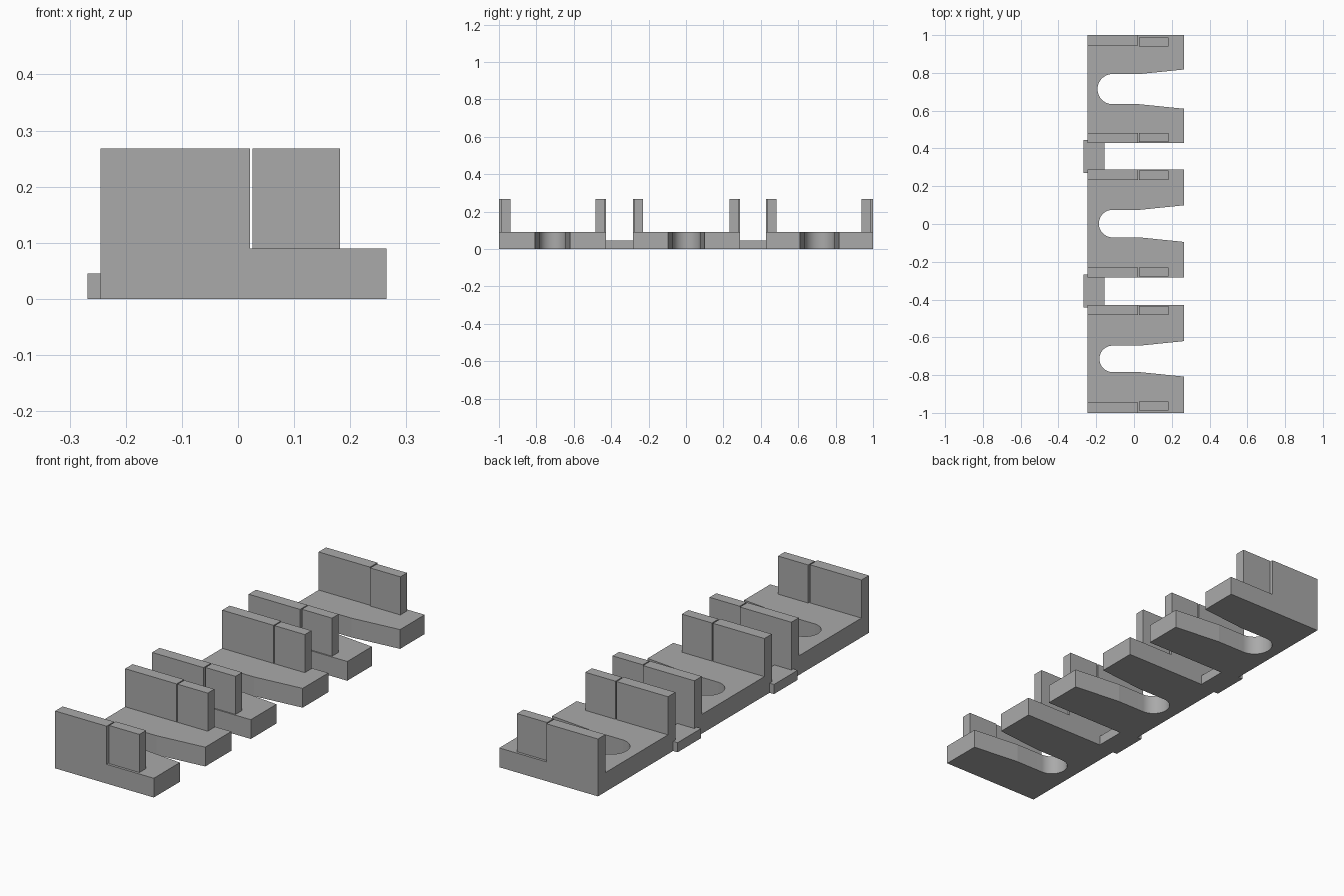
import bpy, bmesh, math

if "Cube" in bpy.data.objects:
    bpy.data.objects.remove(bpy.data.objects["Cube"], do_unlink=True)

GREY = (0.4, 0.4, 0.4, 1.0)
grey = bpy.data.materials.new("mid_grey")
grey.use_nodes = True
grey.diffuse_color = GREY
grey.node_tree.nodes["Principled BSDF"].inputs["Base Color"].default_value = GREY

BACK, FRONT = -0.245, 0.265      # x extent of each plate
BASE_H, WALL_H = 0.09, 0.268
HALF = 0.286                     # half width of each plate along y
ARC_X, TAPER_X = -0.113, 0.03    # slot arc centre, start of flared mouth
ARC_STEPS = 48


def prism(name, outline, z0, z1):
    """Extrude a counter-clockwise xy outline from z0 to z1."""
    bm = bmesh.new()
    face = bm.faces.new([bm.verts.new((x, y, z0)) for x, y in outline])
    ext = bmesh.ops.extrude_face_region(bm, geom=[face], use_keep_orig=True)
    tops = [v for v in ext["geom"] if isinstance(v, bmesh.types.BMVert)]
    bmesh.ops.translate(bm, verts=tops, vec=(0, 0, z1 - z0))
    bmesh.ops.recalc_face_normals(bm, faces=bm.faces)
    mesh = bpy.data.meshes.new(name)
    bm.to_mesh(mesh)
    bm.free()
    mesh.materials.append(grey)
    obj = bpy.data.objects.new(name, mesh)
    bpy.context.collection.objects.link(obj)
    return obj


def block(name, x0, x1, y0, y1, z0, z1):
    return prism(name, [(x0, y0), (x1, y0), (x1, y1), (x0, y1)], z0, z1)


def slotted_plate(name, cy, radius):
    """Plate with a round-ended slot that flares toward its open side."""
    mouth = radius + 0.024
    pts = [(BACK, cy - HALF), (FRONT, cy - HALF),
           (FRONT, cy - mouth), (TAPER_X, cy - radius)]
    for i in range(ARC_STEPS + 1):
        a = -math.pi / 2 - math.pi * i / ARC_STEPS
        pts.append((ARC_X + radius * math.cos(a), cy + radius * math.sin(a)))
    pts += [(TAPER_X, cy + radius), (FRONT, cy + mouth),
            (FRONT, cy + HALF), (BACK, cy + HALF)]
    plate = prism(name, pts, 0, BASE_H)
    # Smooth only the rounded slot end
    bpy.ops.object.select_all(action="DESELECT")
    plate.select_set(True)
    bpy.context.view_layer.objects.active = plate
    bpy.ops.object.shade_smooth_by_angle(angle=math.radians(5))


# Three holders, each a slotted plate with split walls along both sides
holders = [("front", -0.714, 0.07), ("middle", 0.002, 0.073), ("rear", 0.714, 0.08)]
for label, cy, radius in holders:
    slotted_plate(label + "_slotted_plate", cy, radius)
    for side, s in (("near", -1), ("far", 1)):
        outer = cy + s * HALF
        inner = outer - s * 0.055
        block(f"{label}_{side}_long_wall", BACK, 0.021,
              min(outer, inner), max(outer, inner), BASE_H, WALL_H)
        # Short wall is set slightly inward, more so at the two ends
        inset = 0.012 if s * cy > 0.5 else 0.006
        a, b = outer - s * inset, outer - s * (inset + 0.049)
        block(f"{label}_{side}_short_wall", 0.026, 0.182,
              min(a, b), max(a, b), BASE_H, WALL_H)

# Low bridges joining neighbouring plates at the back edge
for label, cy in (("front", -0.354), ("rear", 0.358)):
    block(label + "_bridge", -0.268, -0.157, cy - 0.087, cy + 0.087, 0, 0.045)
